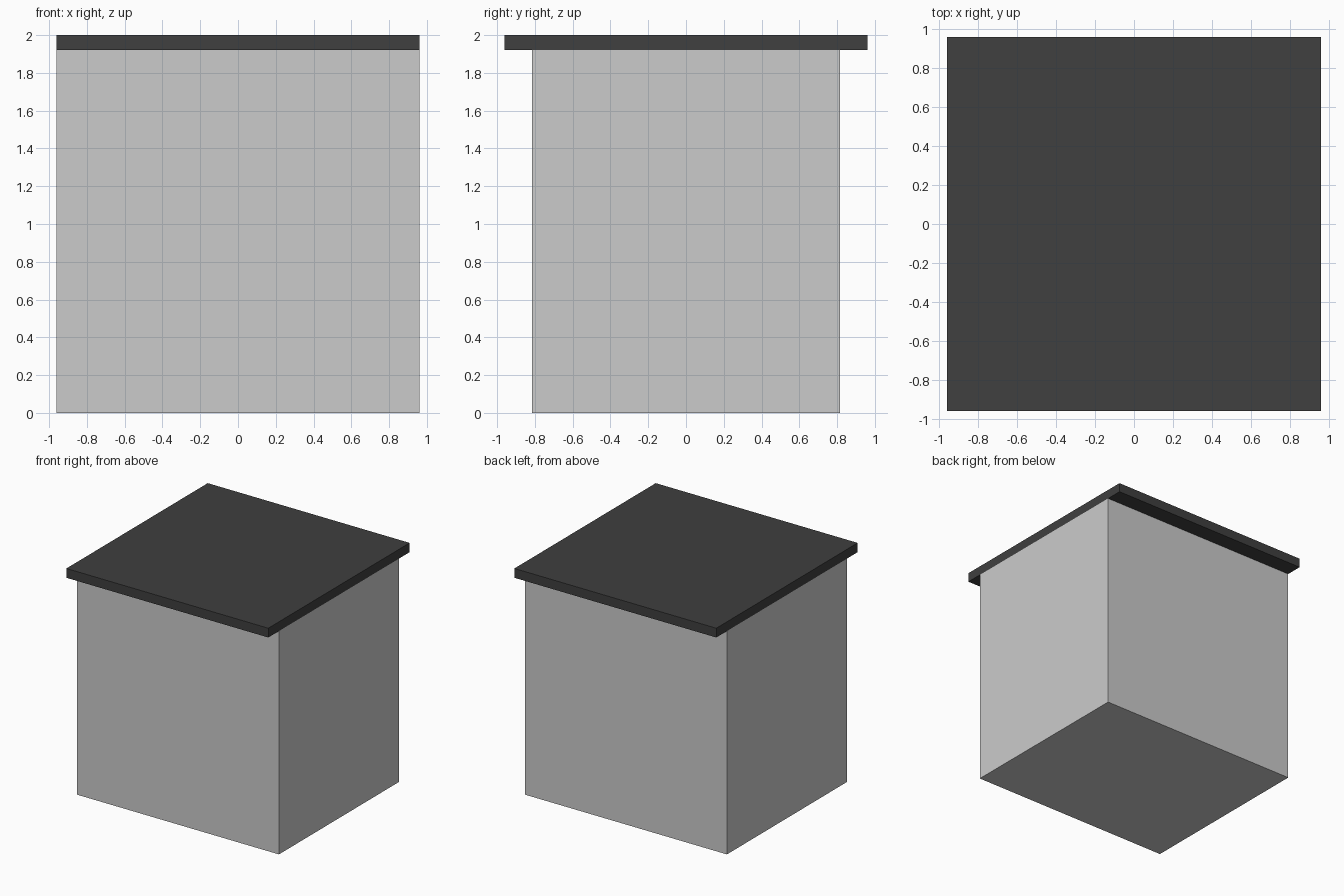
import bpy

if "Cube" in bpy.data.objects:
    bpy.data.objects.remove(bpy.data.objects["Cube"])


def box(name, x, y, z0, z1):
    """Box with half-widths x and y, spanning z0 to z1."""
    bpy.ops.mesh.primitive_cube_add(size=2, location=(0, 0, (z0 + z1) / 2))
    ob = bpy.context.object
    ob.name = name
    ob.scale = (x, y, (z1 - z0) / 2)
    bpy.ops.object.transform_apply(location=False, rotation=False, scale=True)
    return ob


# Plain cabinet body
box("cabinet_body", 0.96, 0.815, 0, 1.92)

# Dark slab overhanging front and back
top = box("counter_top", 0.96, 0.96, 1.92, 2.0)
dark = bpy.data.materials.new("dark_top")
dark.diffuse_color = (0.05, 0.05, 0.05, 1)
dark.use_nodes = True
dark.node_tree.nodes["Principled BSDF"].inputs["Base Color"].default_value = dark.diffuse_color
top.data.materials.append(dark)
